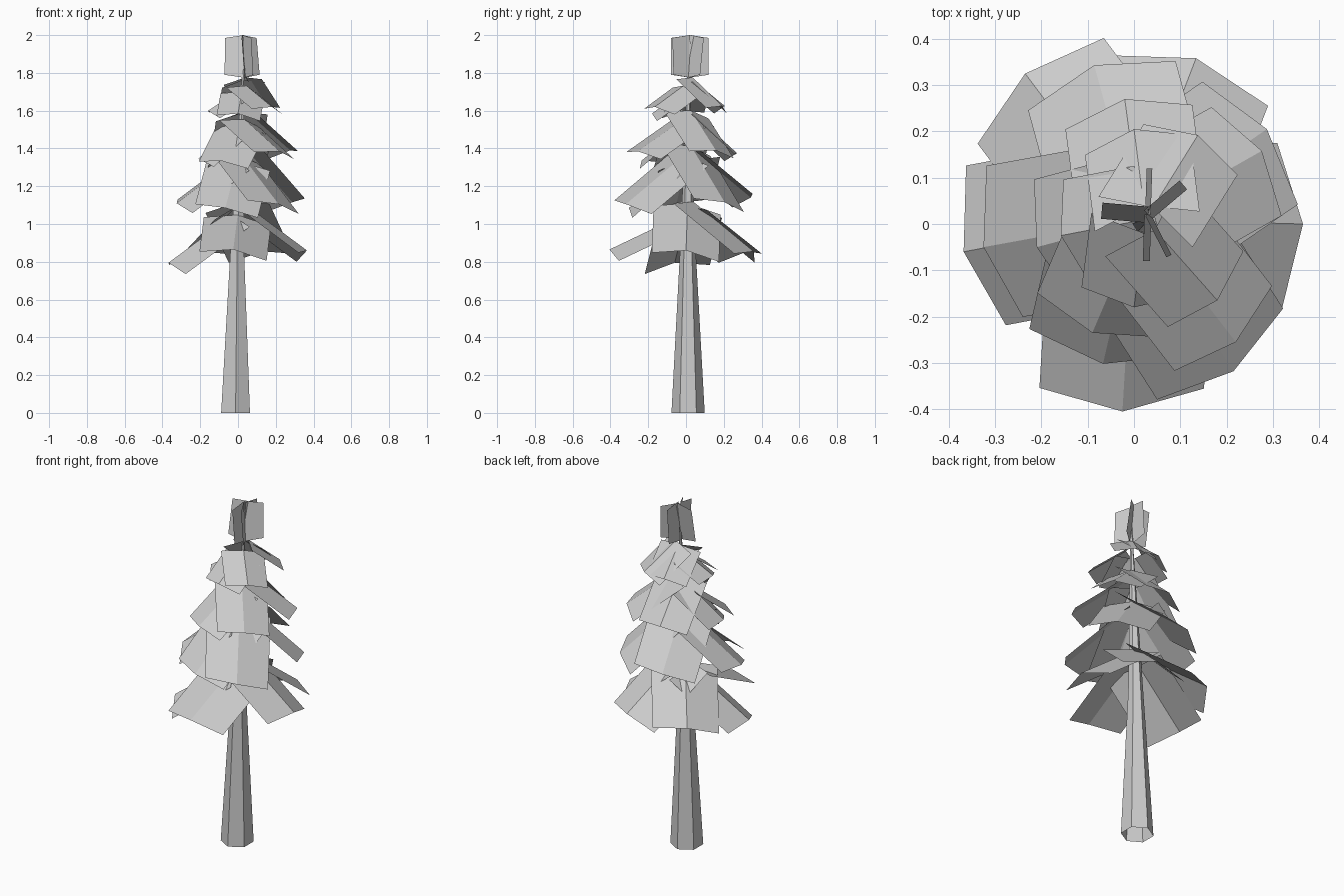
import bpy
import math
from mathutils import Vector

old = bpy.data.objects.get("Cube")
if old:
    bpy.data.objects.remove(old, do_unlink=True)

grey = bpy.data.materials.new("plain_grey")
grey.use_nodes = True
colour = (0.6, 0.6, 0.6, 1)
grey.diffuse_color = colour
grey.node_tree.nodes["Principled BSDF"].inputs["Base Color"].default_value = colour


def make_object(name, verts, faces):
    mesh = bpy.data.meshes.new(name)
    mesh.from_pydata(verts, [], faces)
    mesh.materials.append(grey)
    obj = bpy.data.objects.new(name, mesh)
    bpy.context.collection.objects.link(obj)
    return obj


# Trunk: leaning, tapered six-sided tube, open at the foot
SIDES = 6
rings = [(-0.013, 0.011, 0, 0.088), (-0.004, 0.01, 0.87, 0.041), (0.028, 0.012, 1.82, 0.006)]
verts, faces = [], []
for x, y, z, r in rings:
    for i in range(SIDES):
        a = math.tau * i / SIDES + math.pi / 2
        verts.append((x + r * math.cos(a), y + r * math.sin(a), z))
for k in range(len(rings) - 1):
    for i in range(SIDES):
        j = (i + 1) % SIDES
        faces.append((k * SIDES + i, k * SIDES + j, (k + 1) * SIDES + j, (k + 1) * SIDES + i))
faces.append(tuple(range((len(rings) - 1) * SIDES, len(rings) * SIDES)))
make_object("trunk", verts, faces)


# Branch: a card folded along its ridge and rolled, drooping from the trunk to its tip
def add_branch(verts, faces, centre, tip, half, recede, lift_cw, lift_ccw):
    out = Vector((tip.x - centre.x, tip.y - centre.y, 0)).normalized()
    side = Vector((-out.y, out.x, 0))
    up = Vector((0, 0, 1))
    clockwise = -side * half - out * recede * 0.8 + up * lift_cw
    anticlockwise = side * half * 0.95 - out * recede * 1.2 + up * lift_ccw
    root = centre + out * 0.03 + up * 0.03 * (out.x + out.y)
    b = len(verts)
    for end in (root, tip):
        verts.extend([end + clockwise, end, end + anticlockwise])
    faces.extend([(b, b + 3, b + 4, b + 1), (b + 1, b + 4, b + 5, b + 2)])


# Tiers: centre, (half width, recede, clockwise lift, anticlockwise lift), ridge tips
tiers = {
    "lowest_branches": ((0.0, 0.01, 1.08), (0.182, 0.05, -0.012, -0.06), [
        (-0.025, -0.405, 0.865), (0.365, 0.0, 0.86), (0.134, 0.358, 0.855),
        (-0.235, 0.325, 0.855), (-0.368, -0.06, 0.795)]),
    "lower_middle_branches": ((0.005, 0.01, 1.37), (0.172, 0.047, 0.02, -0.052), [
        (0.287, 0.205, 1.115), (-0.086, 0.343, 1.14), (-0.325, -0.05, 1.11),
        (-0.067, -0.302, 1.085), (0.215, -0.318, 1.105)]),
    "upper_middle_branches": ((0.015, 0.01, 1.56), (0.143, 0.04, -0.005, -0.042), [
        (-0.02, 0.27, 1.375), (0.276, 0.158, 1.39), (0.22, -0.255, 1.385),
        (-0.09, -0.235, 1.335), (-0.21, -0.05, 1.345)]),
    "highest_branches": ((0.025, 0.01, 1.735), (0.118, 0.035, -0.01, -0.04), [
        (0.0, 0.205, 1.625), (0.138, 0.192, 1.625), (0.18, -0.165, 1.62),
        (0.0, -0.18, 1.585), (-0.158, -0.025, 1.6)]),
}
for name, (centre, shape, tips) in tiers.items():
    verts, faces = [], []
    for tip in tips:
        add_branch(verts, faces, Vector(centre), Vector(tip), *shape)
    make_object(name, verts, faces)

# Crown: upright blades around the treetop, each leaning a little sideways
verts, faces = [], []
for angle, lean in ((175, 0.035), (40, -0.025), (88, 0.012), (-92, 0.015), (-63, 0.012)):
    a = math.radians(angle)
    out = Vector((math.cos(a), math.sin(a), 0))
    side = Vector((-out.y, out.x, 0)) * lean
    axis = Vector((0.03, 0.02, 0))
    b = len(verts)
    for reach, low, high in ((0.0, 1.775, 2.0), (0.1, 1.79, 1.985)):
        foot = axis + out * reach
        verts.extend([foot + Vector((0, 0, low)) + side / 2,
                      foot + Vector((0, 0, high)) - side / 2])
    faces.append((b, b + 2, b + 3, b + 1))
make_object("crown_blades", verts, faces)
